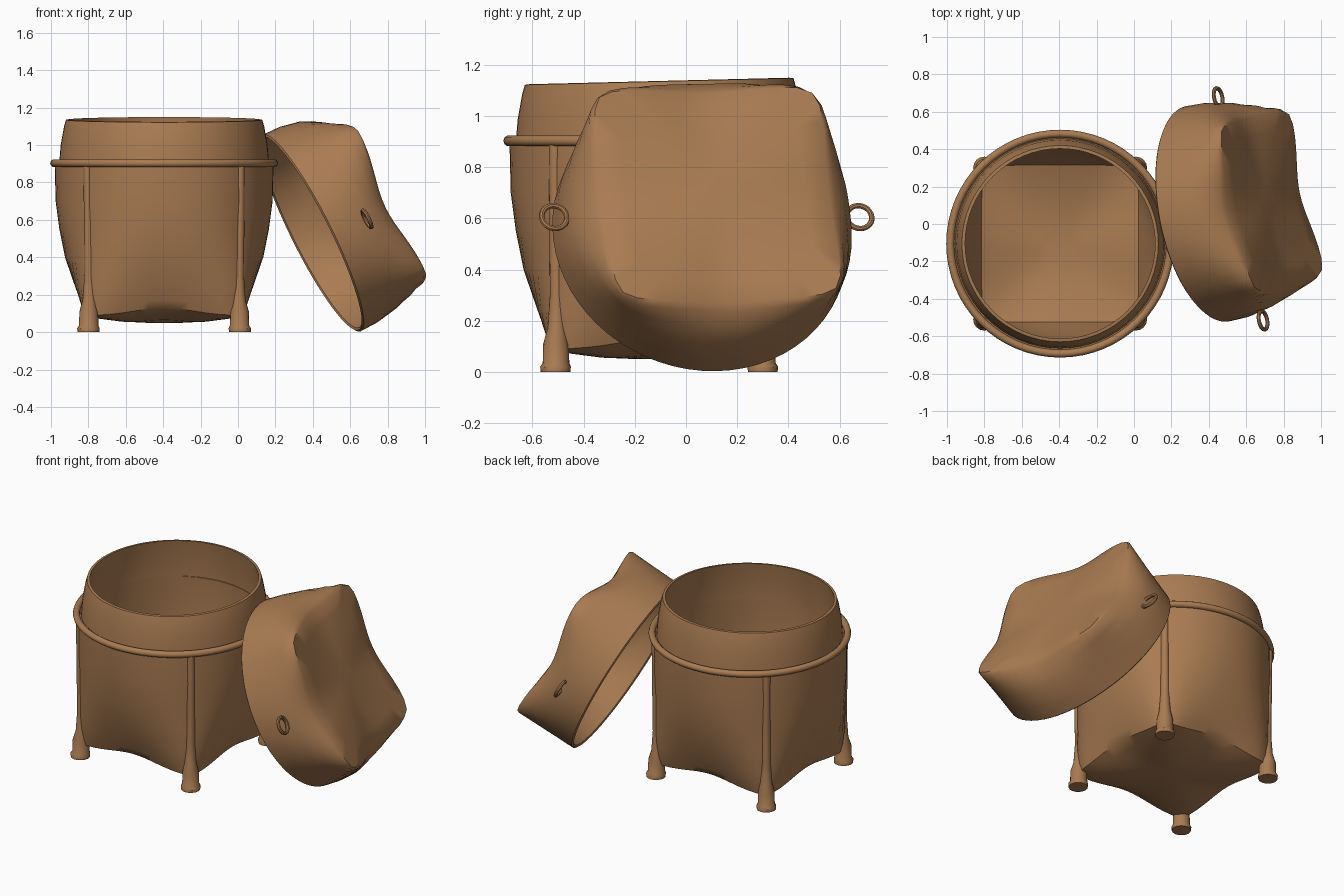
import bpy, bmesh, math
from mathutils import Matrix, Vector

if "Cube" in bpy.data.objects:
    bpy.data.objects.remove(bpy.data.objects["Cube"])

mat = bpy.data.materials.new("woven brown")
mat.diffuse_color = (0.40, 0.20, 0.085, 1)
mat.use_nodes = True
mat.node_tree.nodes["Principled BSDF"].inputs["Base Color"].default_value = mat.diffuse_color
SEG = 64


def finish(name, bm, matrix=Matrix()):
    bmesh.ops.recalc_face_normals(bm, faces=bm.faces)
    bm.transform(matrix)
    me = bpy.data.meshes.new(name)
    bm.to_mesh(me)
    bm.free()
    me.materials.append(mat)
    ob = bpy.data.objects.new(name, me)
    bpy.context.collection.objects.link(ob)
    bpy.ops.object.select_all(action='DESELECT')
    ob.select_set(True)
    bpy.context.view_layer.objects.active = ob
    bpy.ops.object.shade_smooth_by_angle(angle=math.radians(40))
    return ob


def loft(name, levels, matrix, cap=True, tilt=0.0):
    """Rings (z, half width, corner half width, lift at mid sides) from round to square."""
    bm = bmesh.new()
    rings = []
    for z, m, c, lift in levels:
        p = math.log(2) / math.log(m / c)
        ring = []
        for i in range(SEG):
            a = 2 * math.pi * i / SEG
            ca, sa = math.cos(a), math.sin(a)
            r = m / (abs(ca) ** p + abs(sa) ** p) ** (1 / p)
            ring.append(bm.verts.new((r * ca, r * sa,
                        z + lift * math.cos(2 * a) ** 2 + tilt * r * sa)))
        rings.append(ring)
    pairs = list(zip(rings, rings[1:]))
    if not cap:
        pairs.append((rings[-1], rings[0]))
    for lo, hi in pairs:
        for i in range(SEG):
            j = (i + 1) % SEG
            bm.faces.new((lo[i], lo[j], hi[j], hi[i]))
    if cap:
        bm.faces.new(rings[0])
        bm.faces.new(rings[-1])
    return finish(name, bm, matrix)


def tube(name, stations, matrix=Matrix(), n=16):
    """Round post through (x, y, z, radius) stations."""
    bm = bmesh.new()
    rings = [[bm.verts.new((x + r * math.cos(2 * math.pi * i / n),
                            y + r * math.sin(2 * math.pi * i / n), z))
              for i in range(n)] for x, y, z, r in stations]
    for lo, hi in zip(rings, rings[1:]):
        for i in range(n):
            j = (i + 1) % n
            bm.faces.new((lo[i], lo[j], hi[j], hi[i]))
    bm.faces.new(rings[0])
    bm.faces.new(rings[-1])
    return finish(name, bm, matrix)


def torus(name, R, r, matrix, n=48, k=10):
    bm = bmesh.new()
    v = [[bm.verts.new(((R + r * math.cos(b)) * math.cos(a),
                        (R + r * math.cos(b)) * math.sin(a), r * math.sin(b)))
          for b in [2 * math.pi * j / k for j in range(k)]]
         for a in [2 * math.pi * i / n for i in range(n)]]
    for i in range(n):
        for j in range(k):
            i2, j2 = (i + 1) % n, (j + 1) % k
            bm.faces.new((v[i][j], v[i2][j], v[i2][j2], v[i][j2]))
    return finish(name, bm, matrix)


base = Matrix.Translation((-0.395, -0.105, 0))

# basket body: sagging square bottom, bulging sides, round mouth, hollow inside
loft("basket_body", [
    (0.05, 0.10, 0.075, 0), (0.055, 0.25, 0.20, 0.01), (0.07, 0.36, 0.32, 0.03),
    (0.09, 0.425, 0.40, 0.04), (0.14, 0.445, 0.405, 0.03), (0.24, 0.475, 0.41, 0),
    (0.40, 0.53, 0.41, 0), (0.55, 0.56, 0.41, 0), (0.70, 0.58, 0.415, 0),
    (0.90, 0.585, 0.414, 0), (0.90, 0.535, 0.378, 0), (0.70, 0.545, 0.388, 0),
    (0.40, 0.505, 0.39, 0), (0.24, 0.45, 0.39, 0), (0.14, 0.42, 0.385, 0.02),
    (0.09, 0.25, 0.20, 0.01), (0.08, 0.10, 0.075, 0)], base)

# upright collar, rim slightly higher at the back
loft("basket_collar", [
    (0.89, 0.562, 0.397, 0), (1.0, 0.553, 0.391, 0), (1.10, 0.535, 0.378, 0),
    (1.135, 0.525, 0.371, 0), (1.137, 0.508, 0.359, 0), (1.0, 0.53, 0.375, 0),
    (0.89, 0.535, 0.378, 0)], base, cap=False, tilt=0.025)

# rolled ledge the lid rests on
torus("ledge_ring", 0.588, 0.021, base @ Matrix.Translation((0, 0, 0.903)), 64)

# corner feet running up into thin corner ribs
for sx in (-1, 1):
    for sy in (-1, 1):
        def at(c, z, r):
            return (sx * c, sy * c, z, r)
        tube("corner_foot", [at(0.405, 0.0, 0.058), at(0.405, 0.02, 0.060),
                             at(0.403, 0.035, 0.052), at(0.403, 0.11, 0.050),
                             at(0.40, 0.17, 0.036), at(0.40, 0.3, 0.027),
                             at(0.405, 0.6, 0.024), at(0.407, 0.89, 0.024)], base)

# lid leaning on the basket: local z points out through its square end
n = Vector((0.879, 0.178, 0.439)).normalized()
u = Vector((-0.208, 0.977, 0.02))
u = (u - n * u.dot(n)).normalized()
v = n.cross(u)
turn = Matrix((u, v, n)).transposed().to_4x4()
lid = Matrix.Translation((0.395, 0.055, 0.53)) @ turn
loft("lid", [
    (0.33, 0.10, 0.075, 0), (0.33, 0.40, 0.375, -0.02), (0.29, 0.48, 0.395, -0.02),
    (0.20, 0.535, 0.395, 0), (0.10, 0.56, 0.397, 0), (0.0, 0.565, 0.40, 0),
    (-0.008, 0.576, 0.408, 0), (0.0, 0.587, 0.415, 0), (0.10, 0.584, 0.416, 0),
    (0.21, 0.56, 0.42, 0), (0.30, 0.525, 0.424, -0.02), (0.37, 0.482, 0.43, -0.05),
    (0.388, 0.455, 0.425, -0.05), (0.375, 0.36, 0.32, -0.025),
    (0.362, 0.22, 0.18, -0.008), (0.36, 0.10, 0.075, 0)], lid)

# small carrying loops on two sides of the lid
for pos in ((0.45, 0.677, 0.605), (0.69, -0.515, 0.605)):
    torus("lid_loop", 0.05, 0.011, Matrix.Translation(pos) @ turn, 24, 8)
